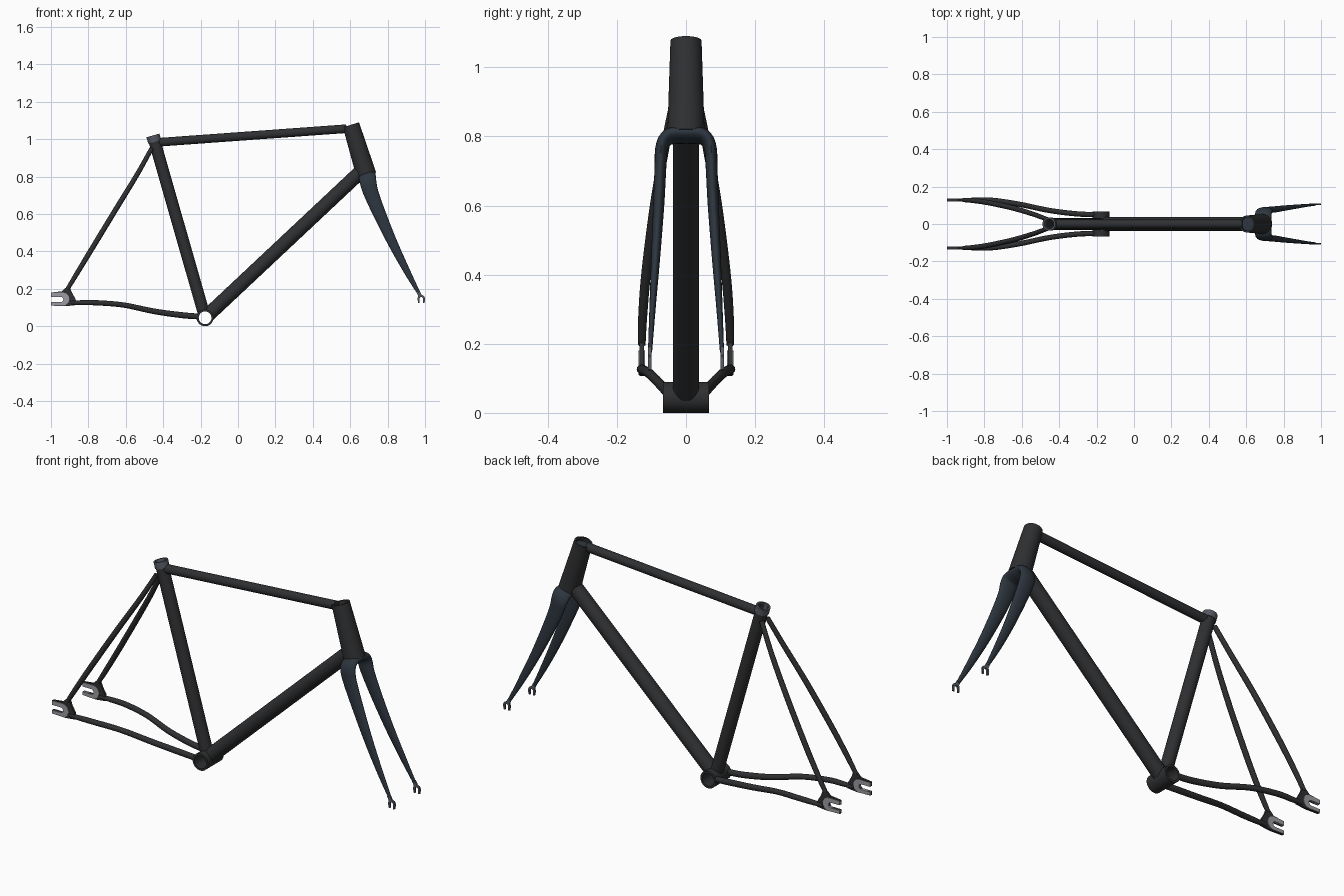
import bpy, bmesh, math
from mathutils import Vector

if "Cube" in bpy.data.objects:
    bpy.data.objects.remove(bpy.data.objects["Cube"])

def material(name, col):
    m = bpy.data.materials.new(name)
    m.diffuse_color = (*col, 1)
    m.use_nodes = True
    m.node_tree.nodes["Principled BSDF"].inputs["Base Color"].default_value = m.diffuse_color
    return m

DARK = material("frame_black", (0.028, 0.029, 0.031))
BLUE = material("fork_blue_black", (0.026, 0.036, 0.048))
GREY = material("bare_metal", (0.33, 0.33, 0.36))
SLATE = material("collar_slate", (0.09, 0.10, 0.12))

def make(name, bm, mat, mirror=False):
    bmesh.ops.recalc_face_normals(bm, faces=bm.faces)
    me = bpy.data.meshes.new(name)
    bm.to_mesh(me)
    bm.free()
    me.materials.append(mat)
    ob = bpy.data.objects.new(name, me)
    bpy.context.collection.objects.link(ob)
    if mirror:
        mod = ob.modifiers.new("mirror", 'MIRROR')
        mod.use_axis = (False, True, False)
        mod.merge_threshold = 0.0005
    return ob

def bridge(bm, a, b):
    n = len(a)
    for i in range(n):
        bm.faces.new((a[i], a[(i + 1) % n], b[(i + 1) % n], b[i]))

def smooth_path(rows, steps):
    """Catmull-Rom through rows of equal length (position and radii together)."""
    rows = [Vector(r) for r in rows]
    out = []
    for i in range(len(rows) - 1):
        p0, p1, p2 = rows[max(i - 1, 0)], rows[i], rows[i + 1]
        p3 = rows[min(i + 2, len(rows) - 1)]
        for s in range(steps):
            t = s / steps
            out.append(0.5 * (2 * p1 + (p2 - p0) * t + (2 * p0 - 5 * p1 + 4 * p2 - p3) * t * t
                              + (3 * p1 - p0 - 3 * p2 + p3) * t ** 3))
    return out + [rows[-1]]

def loft(name, rows, mat, ref=(0, 1, 0), steps=6, n=24, mirror=False, cap_start=True):
    """rows: x, y, z, radius along ref, radius across ref."""
    path = smooth_path(rows, steps)
    pos = [Vector(p[:3]) for p in path]
    bm = bmesh.new()
    rings = []
    for i, p in enumerate(path):
        t = (pos[min(i + 1, len(pos) - 1)] - pos[max(i - 1, 0)]).normalized()
        if i == 0 and not cap_start:
            t = Vector((0, 1, 0))
        a = Vector(ref)
        a = (a - t * a.dot(t)).normalized()
        b = t.cross(a)
        rings.append([bm.verts.new(pos[i] + a * p[3] * math.cos(2 * math.pi * k / n)
                                   + b * p[4] * math.sin(2 * math.pi * k / n)) for k in range(n)])
    for r, s in zip(rings, rings[1:]):
        bridge(bm, r, s)
    if cap_start:
        bm.faces.new(rings[0])
    bm.faces.new(rings[-1])
    return make(name, bm, mat, mirror)

def tube(name, p0, p1, r0, r1, mat, n=32):
    return loft(name, [(*p0, r0, r0), (*p1, r1, r1)], mat,
                ref=(1, 0, 0) if p0[1] != p1[1] else (0, 1, 0), steps=1, n=n)

def pipe(name, p0, p1, r0, r1, wall, mat, ref=(0, 1, 0), n=40):
    """Open tube with wall thickness."""
    p0, p1 = Vector(p0), Vector(p1)
    t = (p1 - p0).normalized()
    a = Vector(ref)
    b = t.cross(a)
    bm = bmesh.new()
    rings = [[bm.verts.new(p + (a * math.cos(2 * math.pi * k / n) + b * math.sin(2 * math.pi * k / n)) * r)
              for k in range(n)] for p, r in ((p0, r0), (p1, r1), (p1, r1 - wall), (p0, r0 - wall))]
    for i in range(4):
        bridge(bm, rings[i], rings[(i + 1) % 4])
    return make(name, bm, mat)

def bore(ob, p0, p1, r):
    """Cut a round hole so tube ends do not show inside a hollow part."""
    c = tube("cutter", p0, p1, r, r, DARK)
    mod = ob.modifiers.new("bore", 'BOOLEAN')
    mod.operation, mod.object, mod.solver = 'DIFFERENCE', c, 'EXACT'
    bpy.context.view_layer.objects.active = ob
    bpy.ops.object.modifier_apply(modifier=mod.name)
    bpy.data.objects.remove(c)

def plate(name, pts, y, thick, mat):
    """Flat xz outline extruded along y and mirrored to the other side."""
    bm = bmesh.new()
    f = bm.faces.new([bm.verts.new((x, y - thick / 2, z)) for x, z in pts])
    ext = bmesh.ops.extrude_face_region(bm, geom=[f])
    bmesh.ops.translate(bm, vec=(0, thick, 0), verts=[v for v in ext['geom'] if isinstance(v, bmesh.types.BMVert)])
    return make(name, bm, mat, True)

def arc(cx, cz, r, a0, a1, n=10):
    return [(cx + r * math.cos(math.radians(a0 + (a1 - a0) * i / n)),
             cz + r * math.sin(math.radians(a0 + (a1 - a0) * i / n))) for i in range(n + 1)]

# key points of the frame
BB = Vector((-0.176, 0, 0.045))
SEAT = Vector((-0.455, 0, 1.02))
HEAD_TOP = Vector((0.604, 0, 1.077))
HEAD_LOW = Vector((0.687, 0, 0.806))
up = (SEAT - BB).normalized()
head_up = (HEAD_TOP - HEAD_LOW).normalized()

# bottom bracket, head tube, seat tube and collar
pipe("bottom_bracket", BB - Vector((0, 0.066, 0)), BB + Vector((0, 0.066, 0)), 0.045, 0.045, 0.011, DARK, ref=(1, 0, 0))
pipe("head_tube", HEAD_LOW, HEAD_TOP, 0.054, 0.045, 0.009, DARK)
tube("steerer", HEAD_LOW, HEAD_TOP - head_up * 0.02, 0.046, 0.0365, BLUE)
seat = pipe("seat_tube", BB, SEAT - up * 0.005, 0.032, 0.032, 0.005, DARK)
pipe("seat_collar", SEAT - up * 0.035, SEAT, 0.036, 0.036, 0.009, SLATE)

# main tubes
top = tube("top_tube", (-0.445, 0, 0.982), (0.58, 0, 1.056), 0.023, 0.023, DARK)
down = tube("down_tube", BB, (0.655, 0, 0.825), 0.038, 0.038, DARK)
side = Vector((0, 0.1, 0))
bore(seat, BB - side, BB + side, 0.036)
bore(down, BB - side, BB + side, 0.036)
bore(top, SEAT - up * 0.3, SEAT + up * 0.1, 0.028)

# rear stays
loft("seat_stays", [(-0.462, 0.024, 0.95, 0.012, 0.012), (-0.54, 0.053, 0.81, 0.013, 0.013),
                    (-0.65, 0.086, 0.63, 0.014, 0.014), (-0.78, 0.114, 0.416, 0.014, 0.014),
                    (-0.86, 0.125, 0.284, 0.013, 0.013), (-0.912, 0.128, 0.198, 0.011, 0.011)],
     DARK, n=20, mirror=True)
loft("chain_stays", [(-0.17, 0.052, 0.05, 0.013, 0.015), (-0.29, 0.053, 0.058, 0.014, 0.016),
                     (-0.45, 0.072, 0.08, 0.014, 0.015), (-0.61, 0.105, 0.113, 0.014, 0.014),
                     (-0.75, 0.126, 0.125, 0.014, 0.014), (-0.84, 0.129, 0.126, 0.013, 0.013),
                     (-0.9, 0.128, 0.126, 0.009, 0.01)],
     DARK, n=20, mirror=True)
for ob in (bpy.data.objects["chain_stays"],):
    bore(ob, BB - side, BB + side, 0.036)

# rear dropouts: dark plate with grey clamping pads
slot = arc(-0.948, 0.143, 0.014, -90, 90)
plate("rear_dropouts", [(-1, 0.129)] + slot + [(-1, 0.157), (-1, 0.18), (-0.94, 0.187), (-0.922, 0.205), (-0.9, 0.212),
      (-0.888, 0.18), (-0.868, 0.145), (-0.865, 0.113), (-0.92, 0.107), (-1, 0.11)], 0.128, 0.012, DARK)
plate("dropout_pads", [(-1, 0.129)] + slot + [(-1, 0.157), (-1, 0.179)] + arc(-0.937, 0.145, 0.035, 90, -90)
      + [(-1, 0.112)], 0.128, 0.018, GREY)

# fork: crown flowing into tapered, gently raked blades
loft("fork", [(0.691, 0, 0.803, 0.046, 0.022), (0.691, 0.03, 0.803, 0.046, 0.022),
              (0.692, 0.055, 0.795, 0.046, 0.021), (0.697, 0.071, 0.765, 0.044, 0.018),
              (0.712, 0.074, 0.71, 0.04, 0.017), (0.757, 0.079, 0.6, 0.034, 0.016),
              (0.826, 0.088, 0.447, 0.026, 0.013), (0.9, 0.097, 0.3, 0.018, 0.009),
              (0.966, 0.104, 0.178, 0.009, 0.006)],
     BLUE, ref=(0.957, 0, 0.29), mirror=True, cap_start=False)
plate("fork_dropouts", [(0.962, 0.125), (0.96, 0.15), (0.964, 0.162), (0.954, 0.182), (0.97, 0.19), (0.982, 0.168),
      (0.995, 0.162), (1.0, 0.15), (0.998, 0.125), (0.99, 0.123)] + arc(0.98, 0.146, 0.01, 0, 180, 8)
      + [(0.97, 0.123)], 0.105, 0.009, SLATE)

# smooth shading with crisp edges
for ob in bpy.context.scene.objects:
    ob.select_set(True)
    bpy.context.view_layer.objects.active = ob
bpy.ops.object.shade_smooth_by_angle(angle=math.radians(35))
